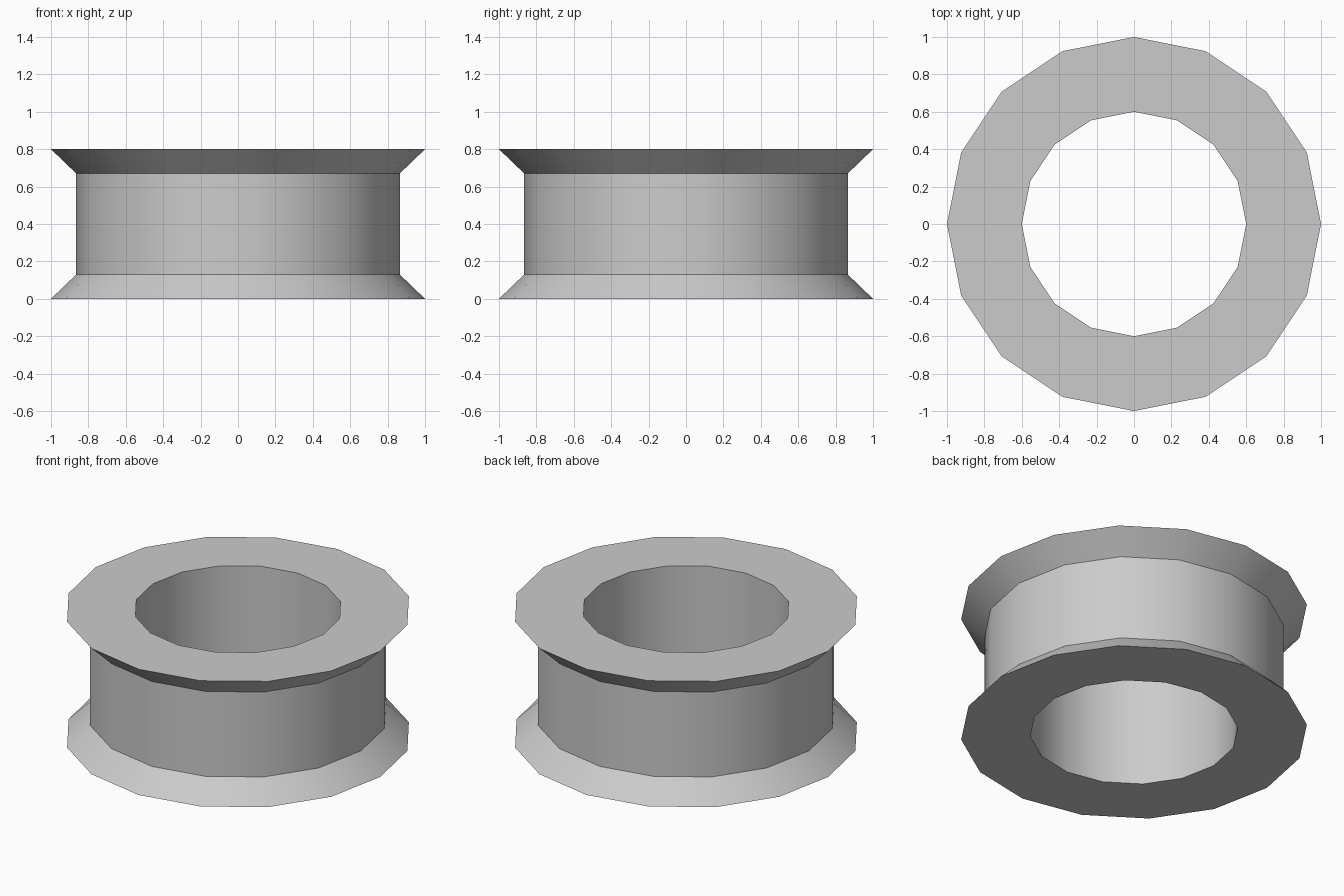
import bpy, bmesh, math

cube = bpy.data.objects.get("Cube")
if cube:
    bpy.data.objects.remove(cube, do_unlink=True)

SIDES = 16
# Cross-section (radius, height): bore, top flange, groove, bottom flange
PROFILE = [(0.6, 0), (0.6, 0.8), (1, 0.8), (0.865, 0.67), (0.865, 0.13), (1, 0)]

grey = bpy.data.materials.new("plain grey")
grey.use_nodes = True
colour = (0.6, 0.6, 0.6, 1)
grey.diffuse_color = colour
grey.node_tree.nodes["Principled BSDF"].inputs["Base Color"].default_value = colour

# Sweep the closed cross-section around the vertical axis
bm = bmesh.new()
rings = []
for i in range(SIDES):
    a = math.tau * i / SIDES
    rings.append([bm.verts.new((r * math.cos(a), r * math.sin(a), z)) for r, z in PROFILE])
for i, ring in enumerate(rings):
    following = rings[(i + 1) % SIDES]
    for j in range(len(PROFILE)):
        k = (j + 1) % len(PROFILE)
        bm.faces.new((ring[j], ring[k], following[k], following[j]))
bmesh.ops.recalc_face_normals(bm, faces=bm.faces)

mesh = bpy.data.meshes.new("grooved_ring")
bm.to_mesh(mesh)
bm.free()
mesh.materials.append(grey)
ring_object = bpy.data.objects.new("grooved_ring", mesh)
bpy.context.collection.objects.link(ring_object)

# Smooth around the ring, crisp at the flange and groove edges
bpy.ops.object.select_all(action="DESELECT")
ring_object.select_set(True)
bpy.context.view_layer.objects.active = ring_object
bpy.ops.object.shade_smooth_by_angle(angle=math.radians(30))
